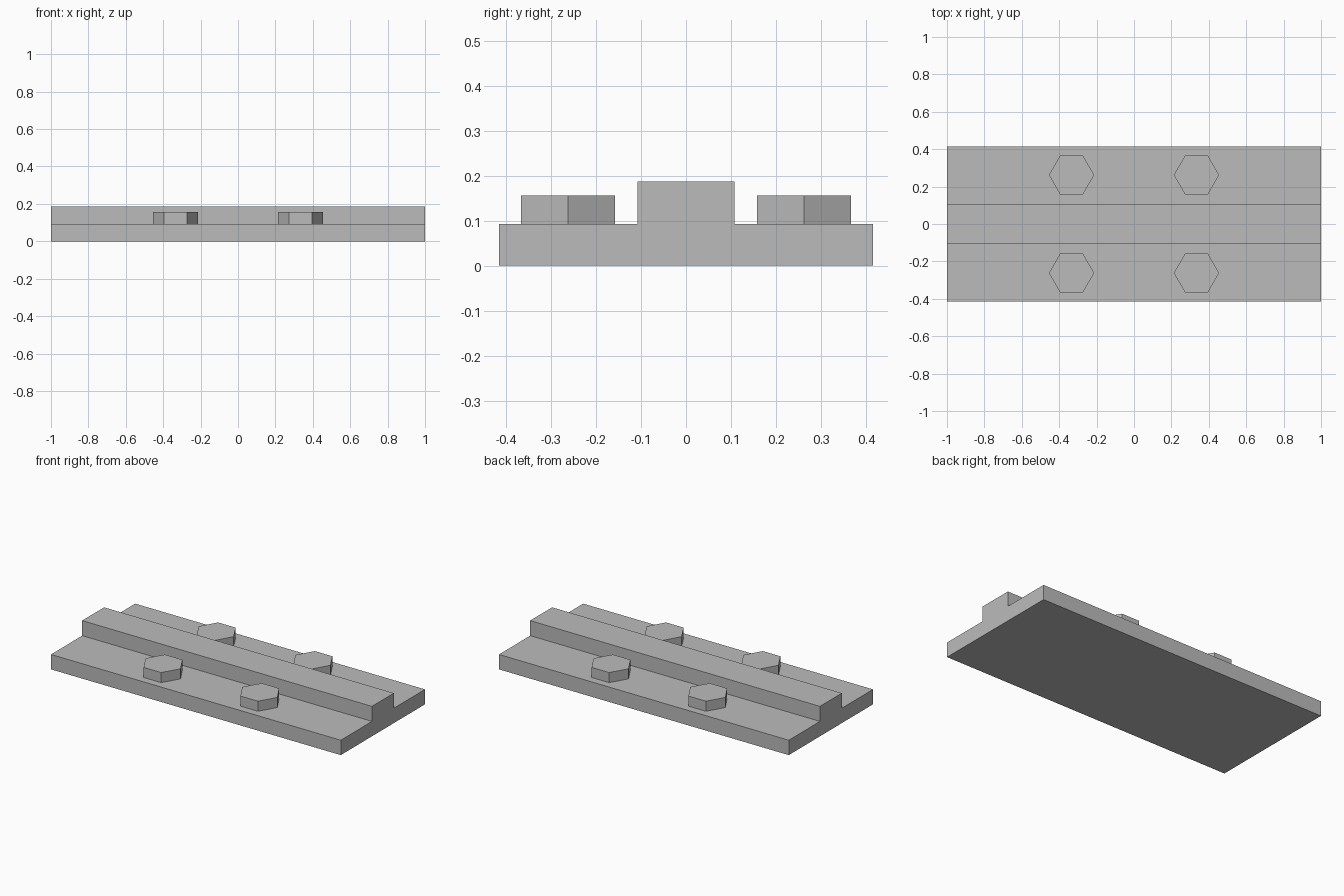
import bpy
import bmesh
from mathutils import Vector

cube = bpy.data.objects.get("Cube")
if cube:
    bpy.data.objects.remove(cube, do_unlink=True)

# Plain steel grey for every part
steel = bpy.data.materials.new("steel_grey")
steel.use_nodes = True
grey = (0.5, 0.5, 0.5, 1)
steel.diffuse_color = grey
steel.node_tree.nodes["Principled BSDF"].inputs["Base Color"].default_value = grey

HALF_LENGTH = 1.0
HALF_WIDTH = 0.415
RAIL_HALF_WIDTH = 0.108
PLATE_TOP = 0.093
RAIL_TOP = 0.187
BOLT_TOP = 0.156


def add_object(name, bm):
    bmesh.ops.recalc_face_normals(bm, faces=bm.faces)
    mesh = bpy.data.meshes.new(name)
    bm.to_mesh(mesh)
    bm.free()
    mesh.materials.append(steel)
    obj = bpy.data.objects.new(name, mesh)
    bpy.context.collection.objects.link(obj)
    return obj


# Base plate with raised centre rail: a stepped profile extruded along x
half_profile = [(HALF_WIDTH, 0), (HALF_WIDTH, PLATE_TOP),
                (RAIL_HALF_WIDTH, PLATE_TOP), (RAIL_HALF_WIDTH, RAIL_TOP)]
profile = half_profile + [(-y, z) for y, z in reversed(half_profile)]
bm = bmesh.new()
end = bm.faces.new([bm.verts.new((-HALF_LENGTH, y, z)) for y, z in profile])
swept = bmesh.ops.extrude_face_region(bm, geom=[end], use_keep_orig=True)
moved = [v for v in swept["geom"] if isinstance(v, bmesh.types.BMVert)]
bmesh.ops.translate(bm, verts=moved, vec=Vector((2 * HALF_LENGTH, 0, 0)))
add_object("base_plate_with_rail", bm)

# Four hexagonal bolt heads, two on each side of the rail
for side, sy in (("front", -1), ("back", 1)):
    for hand, sx in (("right", -1), ("left", 1)):
        bm = bmesh.new()
        bmesh.ops.create_cone(bm, cap_ends=True, segments=6, radius1=0.121,
                              radius2=0.121, depth=BOLT_TOP - PLATE_TOP)
        # Points of the hexagon face along x
        for v in bm.verts:
            v.co.x, v.co.y = v.co.y, -v.co.x
        bolt = add_object(f"bolt_head_{side}_{hand}", bm)
        bolt.location = (sx * 0.334, sy * 0.262, (PLATE_TOP + BOLT_TOP) / 2)
